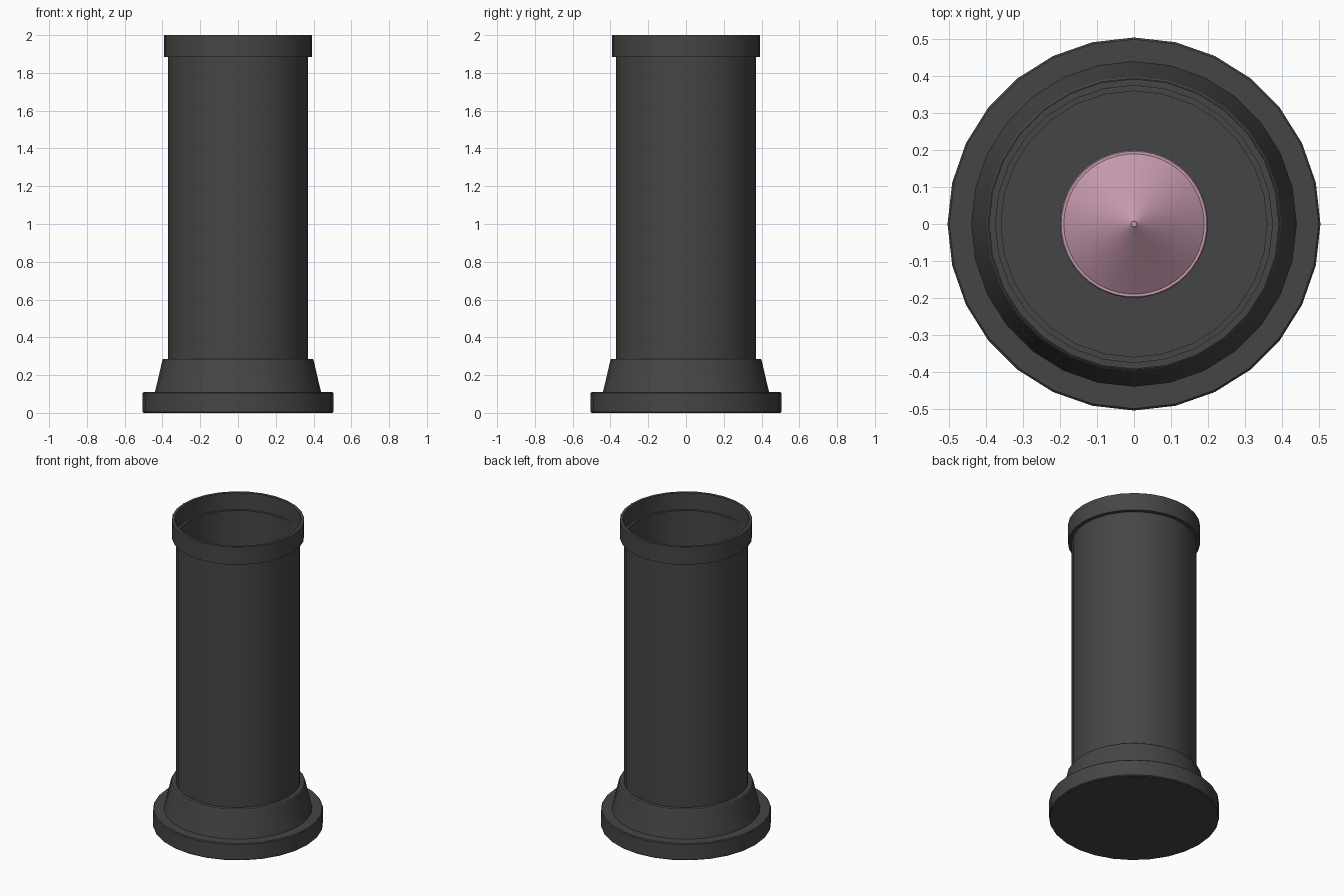
import bpy
import bmesh
from math import radians, sin, cos, tau

old = bpy.data.objects.get("Cube")
if old:
    bpy.data.objects.remove(old, do_unlink=True)


def make_material(name, rgb):
    mat = bpy.data.materials.new(name)
    mat.use_nodes = True
    mat.diffuse_color = (*rgb, 1)
    mat.node_tree.nodes["Principled BSDF"].inputs["Base Color"].default_value = (*rgb, 1)
    return mat


def lathe(name, profile, sides, mat, closed=False):
    """Turn a (radius, height) profile around z; open ends are capped."""
    bm = bmesh.new()
    rings = [[bm.verts.new((r * sin(tau * i / sides), r * cos(tau * i / sides), z))
              for i in range(sides)] for r, z in profile]
    pairs = list(zip(rings, rings[1:]))
    if closed:
        pairs.append((rings[-1], rings[0]))
    else:
        bm.faces.new(rings[0])
        bm.faces.new(rings[-1])
    for low, high in pairs:
        for i in range(sides):
            j = (i + 1) % sides
            bm.faces.new((low[i], low[j], high[j], high[i]))
    bmesh.ops.recalc_face_normals(bm, faces=bm.faces)
    mesh = bpy.data.meshes.new(name)
    bm.to_mesh(mesh)
    bm.free()
    mesh.materials.append(mat)
    obj = bpy.data.objects.new(name, mesh)
    bpy.context.collection.objects.link(obj)
    bpy.ops.object.select_all(action='DESELECT')
    obj.select_set(True)
    bpy.context.view_layer.objects.active = obj
    bpy.ops.object.shade_smooth_by_angle(angle=radians(30))
    return obj


charcoal = make_material("charcoal", (0.06, 0.06, 0.06))
pink = make_material("pink", (0.56, 0.32, 0.42))
SIDES = 28
FLOOR = 0.11

# Round foot, also the floor of the tube
lathe("base_plate", [(0.5, 0), (0.505, 0.005), (0.505, 0.105), (0.5, FLOOR)],
      SIDES, charcoal)

# Sloped collar around the foot of the tube
lathe("base_collar", [(0.365, FLOOR), (0.44, FLOOR), (0.43, 0.15), (0.4, 0.28),
                      (0.395, 0.285), (0.365, 0.285)], SIDES, charcoal, closed=True)

# Hollow barrel
lathe("tube", [(0.36, FLOOR), (0.37, FLOOR), (0.37, 1.89), (0.36, 1.89)],
      SIDES, charcoal, closed=True)

# Thicker band at the mouth
lathe("mouth_rim", [(0.369, 1.885), (0.393, 1.885), (0.393, 2), (0.375, 2),
                    (0.375, 1.89), (0.369, 1.89)], SIDES, charcoal, closed=True)

# Cone-topped shell standing inside the barrel
lathe("shell", [(0.195, FLOOR), (0.2, 0.12), (0.2, 0.6), (0.197, 0.605),
                (0.19, 0.605), (0.008, 0.75), (0.008, 0.755)], 48, pink)
